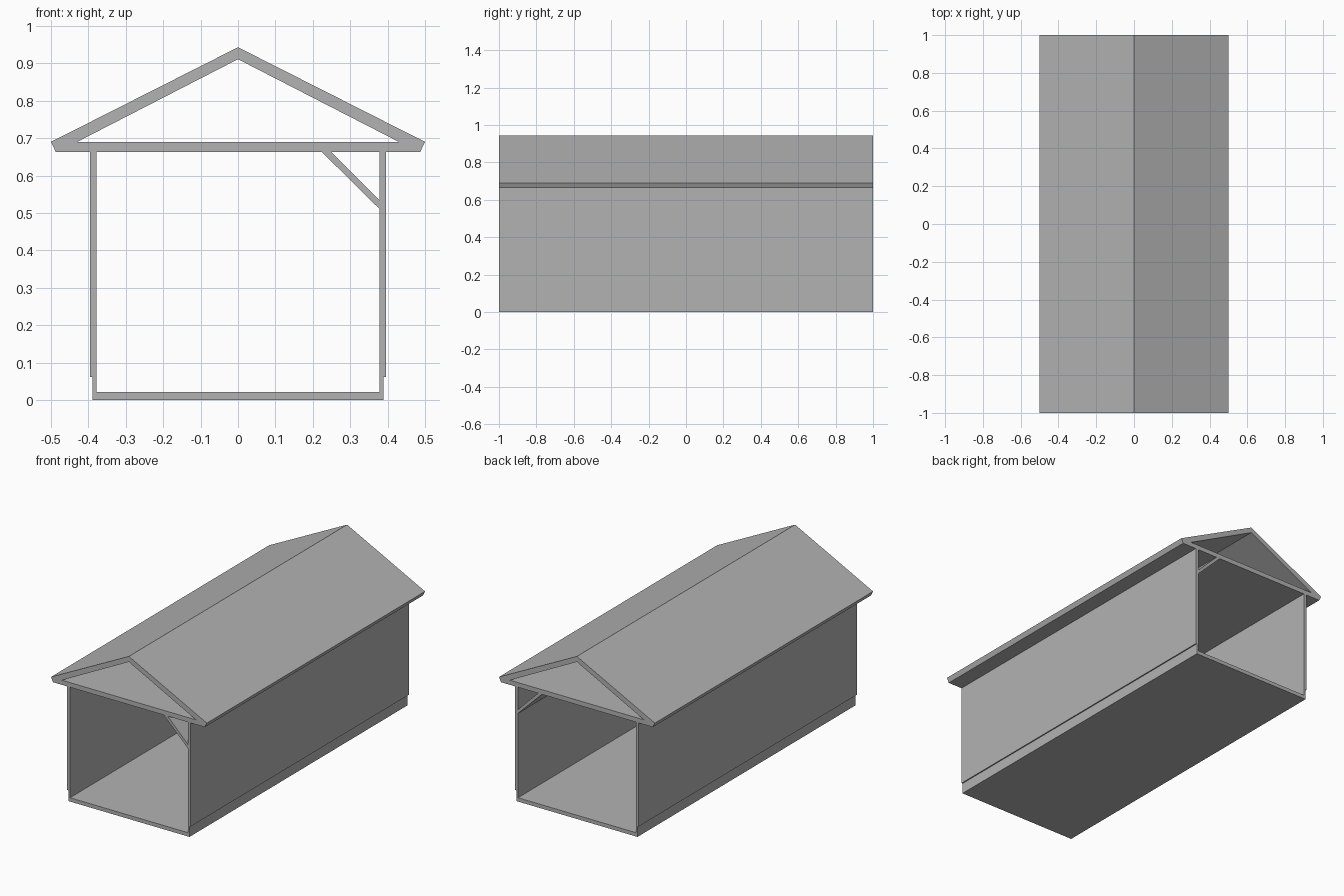
import bpy
import bmesh

HALF_LENGTH = 1.0

if "Cube" in bpy.data.objects:
    bpy.data.objects.remove(bpy.data.objects["Cube"], do_unlink=True)

# Single plain grey
grey = bpy.data.materials.new("plain_grey")
grey.use_nodes = True
colour = (0.45, 0.45, 0.45, 1.0)
grey.diffuse_color = colour
grey.node_tree.nodes["Principled BSDF"].inputs["Base Color"].default_value = colour


def extrude_profile(name, polygons):
    """Extrude adjoining x-z polygons along the full length as one solid."""
    bm = bmesh.new()
    for points in polygons:
        bm.faces.new([bm.verts.new((x, -HALF_LENGTH, z)) for x, z in points])
    bmesh.ops.remove_doubles(bm, verts=bm.verts[:], dist=0.0001)
    caps = bm.faces[:]
    result = bmesh.ops.extrude_face_region(bm, geom=caps, use_keep_orig=True)
    moved = [g for g in result["geom"] if isinstance(g, bmesh.types.BMVert)]
    bmesh.ops.translate(bm, verts=moved, vec=(0, 2 * HALF_LENGTH, 0))
    bmesh.ops.recalc_face_normals(bm, faces=bm.faces[:])
    mesh = bpy.data.meshes.new(name)
    bm.to_mesh(mesh)
    bm.free()
    mesh.materials.append(grey)
    obj = bpy.data.objects.new(name, mesh)
    bpy.context.collection.objects.link(obj)
    return obj


def mirrored(points):
    return [(-x, z) for x, z in reversed(points)]


# Key heights and widths
floor_top, skirt_top = 0.022, 0.062
beam_bottom, beam_top = 0.663, 0.69
inside, skirt_side, wall_side = 0.378, 0.389, 0.396

# Floor tray with low upturned skirts
tray_half = [(skirt_side, 0), (skirt_side, skirt_top),
             (inside, skirt_top), (inside, floor_top)]
extrude_profile("floor_tray", [tray_half + mirrored(tray_half)])

# Side walls, standing slightly proud of the skirts
wall = [(inside, skirt_top), (wall_side, skirt_top),
        (wall_side, beam_bottom), (inside, beam_bottom)]
extrude_profile("left_wall", [wall])
extrude_profile("right_wall", [mirrored(wall)])

# Roof: ceiling slab joined to two sloping slabs, hollow loft between
eave_low, eave, loft_corner = (0.487, beam_bottom), (0.5, beam_top), (0.43, beam_top)
ridge, loft_peak = (0, 0.943), (0, 0.911)
slope = [eave, ridge, loft_peak, loft_corner]
ceiling_half = [eave_low, eave, loft_corner]
extrude_profile("roof", [slope, mirrored(slope),
                         ceiling_half + mirrored(ceiling_half)])

# Diagonal brace under the ceiling on one side
extrude_profile("corner_brace", [[(0.224, beam_bottom), (0.249, beam_bottom),
                                  (inside, 0.534), (inside, 0.511)]])
